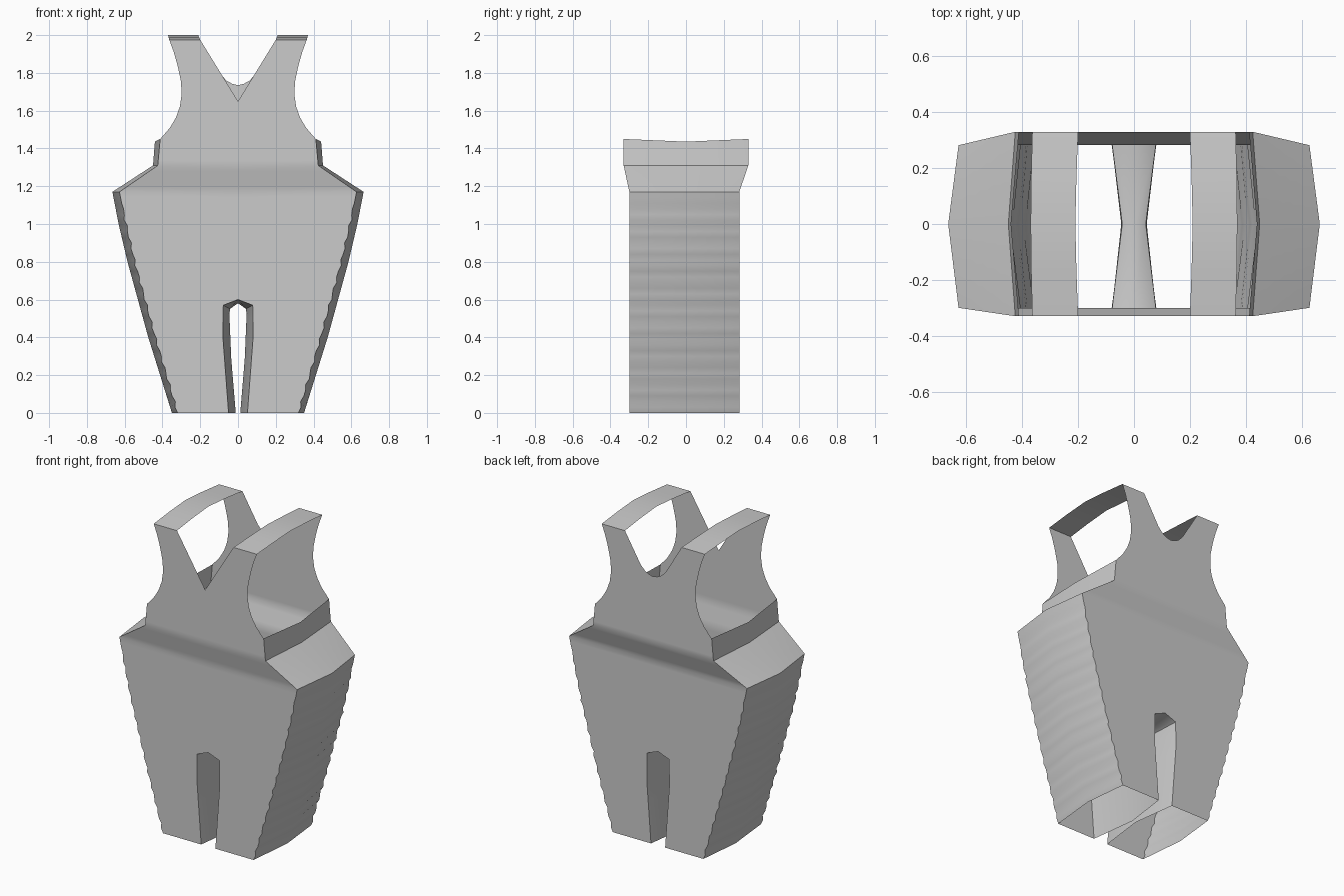
import bpy, bmesh, math

if "Cube" in bpy.data.objects:
    bpy.data.objects.remove(bpy.data.objects["Cube"])


def curve(keys):
    """Piecewise-linear lookup through (z, value) keys."""
    def f(z):
        for (a, u), (b, v) in zip(keys, keys[1:]):
            if z <= b:
                return u + (v - u) * max(0, z - a) / (b - a)
        return keys[-1][1]
    return f


# Profiles over height
CROTCH, WAIST, CHEST, UNDERARM, TOP = 0.6, 1.17, 1.31, 1.45, 1.975
side_x = curve([(0, .35), (.4, .475), (.8, .585), (1.0, .632), (WAIST, .665), (CHEST, .45), (UNDERARM, .44)])
edge_x = curve([(0, .32), (.4, .438), (.8, .547), (1.0, .593), (WAIST, .628), (CHEST, .425), (UNDERARM, .412),
                (1.475, .39), (1.51, .36), (1.56, .33), (1.62, .308), (1.69, .298), (1.76, .303),
                (1.84, .32), (1.91, .34), (TOP, .364)])
front_y = curve([(0, -.30), (WAIST, -.30), (CHEST, -.33)])
back_y = curve([(0, .282), (WAIST, .282), (CHEST, .33)])
leg_gap = [(0, .05), (.2, .065), (.4, .08), (.57, .078), (CROTCH, 0)]
front_in = curve(leg_gap + [(1.65, 0), (TOP, .2)])
back_in = curve(leg_gap + [(1.735, 0), (1.742, .03), (1.758, .06), (1.79, .09), (TOP, .2)])
mid_in = curve([(0, .012), (.3, .036), (.55, .046), (.57, .042), (CROTCH, 0)])


def finish(name, bm):
    loose = [v for v in bm.verts if not v.link_faces]
    bmesh.ops.delete(bm, geom=loose, context='VERTS')
    bmesh.ops.recalc_face_normals(bm, faces=bm.faces)
    me = bpy.data.meshes.new(name)
    bm.to_mesh(me)
    bm.free()
    ob = bpy.data.objects.new(name, me)
    bpy.context.collection.objects.link(ob)
    mirror = ob.modifiers.new("Mirror", 'MIRROR')
    mirror.use_clip = True
    bpy.ops.object.select_all(action='DESELECT')
    ob.select_set(True)
    bpy.context.view_layer.objects.active = ob
    bpy.ops.object.shade_smooth_by_angle(angle=math.radians(30))
    return ob


# Garment shell: right half as stacked rows, legs open below, mirrored
keys = [0, .57, CROTCH, WAIST, CHEST, UNDERARM, 1.65, 1.735, 1.742, 1.758, 1.79, TOP]
levels = []
for a, b in zip(keys, keys[1:]):
    n = max(1, round((b - a) / .03))
    levels += [a + (b - a) * i / n for i in range(n)]
levels.append(TOP)

bm = bmesh.new()
rows = []
for z in levels:
    ripple = .006 * math.sin(z * 75) if 0 < z < 1.1 else 0   # crumpled side seams
    xe = edge_x(z) + ripple
    z_side = z - max(0, z - CHEST) * .1
    pts = [(front_in(z), front_y(z), z), (xe, front_y(z), z), (side_x(z), 0, z_side),
           (xe, back_y(z), z), (back_in(z), back_y(z), z), (mid_in(z), 0, z * .967)]
    rows.append([bm.verts.new(p) for p in pts])
for z, lo, hi in zip(levels, rows, rows[1:]):
    strips = [(0, 1), (3, 4)]                    # front and back panels
    if z < UNDERARM - .001:
        strips += [(1, 2), (2, 3)]               # outer sides
    if z < CROTCH - .001:
        strips += [(4, 5), (5, 0)]               # inner legs
    for i, j in strips:
        bm.faces.new((lo[i], lo[j], hi[j], hi[i]))
finish("garment_body", bm)

# Shoulder straps joining the front and back panels
bm = bmesh.new()
path = [(-.33, TOP, .2, .364), (-.17, 1.989, .206, .368), (0, 2.0, .21, .37),
        (.17, 1.989, .206, .368), (.33, TOP, .2, .364)]
pairs = [(bm.verts.new((a, y, z)), bm.verts.new((b, y, z))) for y, z, a, b in path]
for (a, b), (c, d) in zip(pairs, pairs[1:]):
    bm.faces.new((a, b, d, c))
finish("shoulder_straps", bm)
